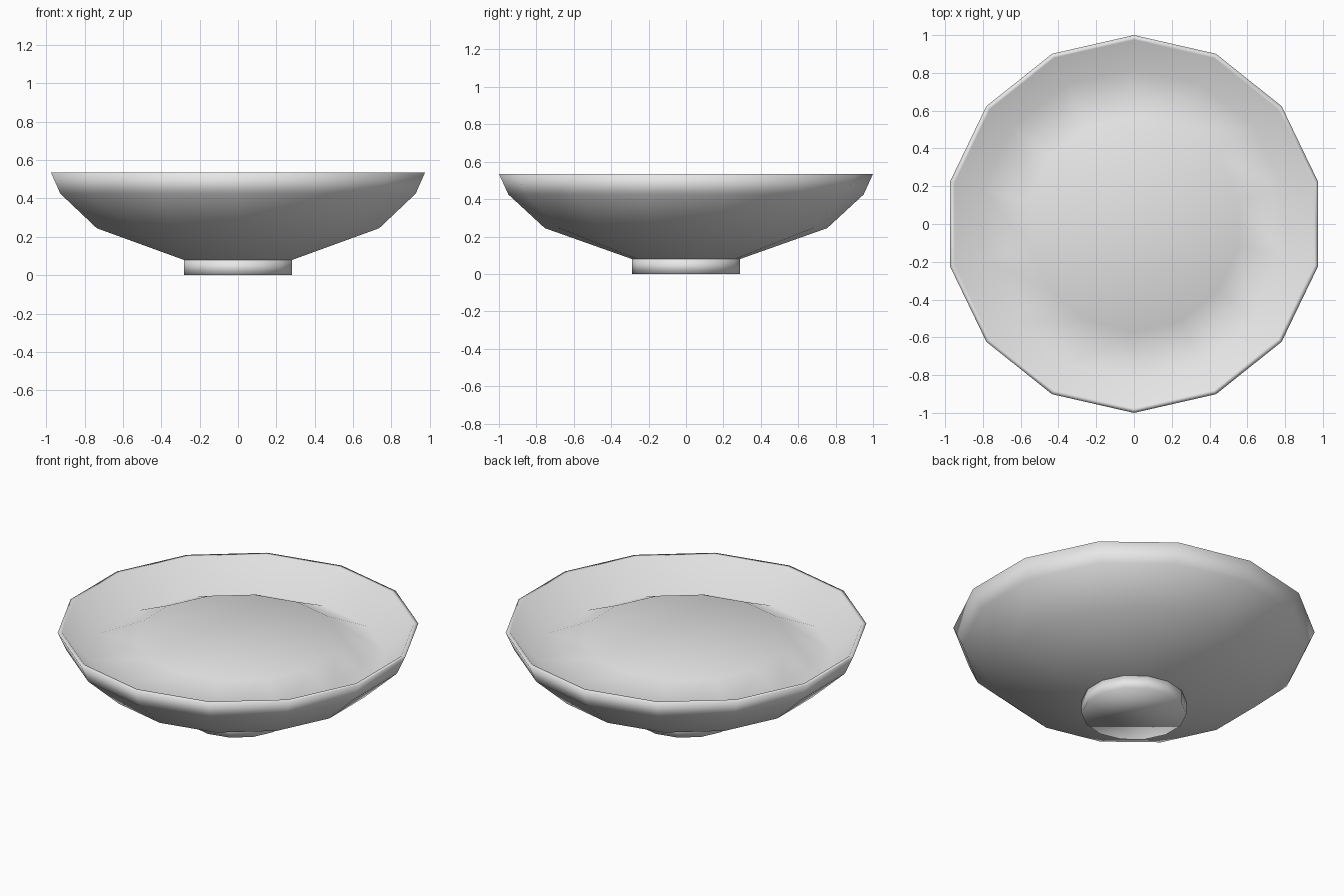
import bpy
import bmesh
from math import cos, sin, tau, pi

SIDES = 14

cube = bpy.data.objects.get("Cube")
if cube:
    bpy.data.objects.remove(cube, do_unlink=True)

# Single pale grey glaze
glaze = bpy.data.materials.new("pale_grey")
glaze.use_nodes = True
colour = (0.8, 0.8, 0.8, 1)
glaze.diffuse_color = colour
glaze.node_tree.nodes["Principled BSDF"].inputs["Base Color"].default_value = colour


def lathe(name, profile):
    """Spin a (radius, height) profile into a closed, smooth, many-sided solid."""
    bm = bmesh.new()
    rings = []
    for r, z in profile:
        angles = [pi / 2 + tau * i / SIDES for i in range(SIDES)]
        rings.append([bm.verts.new((r * cos(a), r * sin(a), z)) for a in angles])
    for low, high in zip(rings, rings[1:]):
        for i in range(SIDES):
            j = (i + 1) % SIDES
            bm.faces.new((low[i], low[j], high[j], high[i]))
    bm.faces.new(rings[0][::-1])
    bm.faces.new(rings[-1])
    for face in bm.faces:
        face.smooth = True
    mesh = bpy.data.meshes.new(name)
    bm.to_mesh(mesh)
    bm.free()
    mesh.materials.append(glaze)
    obj = bpy.data.objects.new(name, mesh)
    bpy.context.collection.objects.link(obj)
    return obj


# Bowl: outer wall, thin rim, inner wall, trough and raised centre
lathe("bowl", [(0.29, 0.08), (0.755, 0.245), (0.95, 0.425), (1.0, 0.535),
               (0.975, 0.535), (0.82, 0.36), (0.57, 0.477)])

# Foot: short solid drum under the bowl
lathe("foot", [(0.29, 0.0), (0.29, 0.08)])
